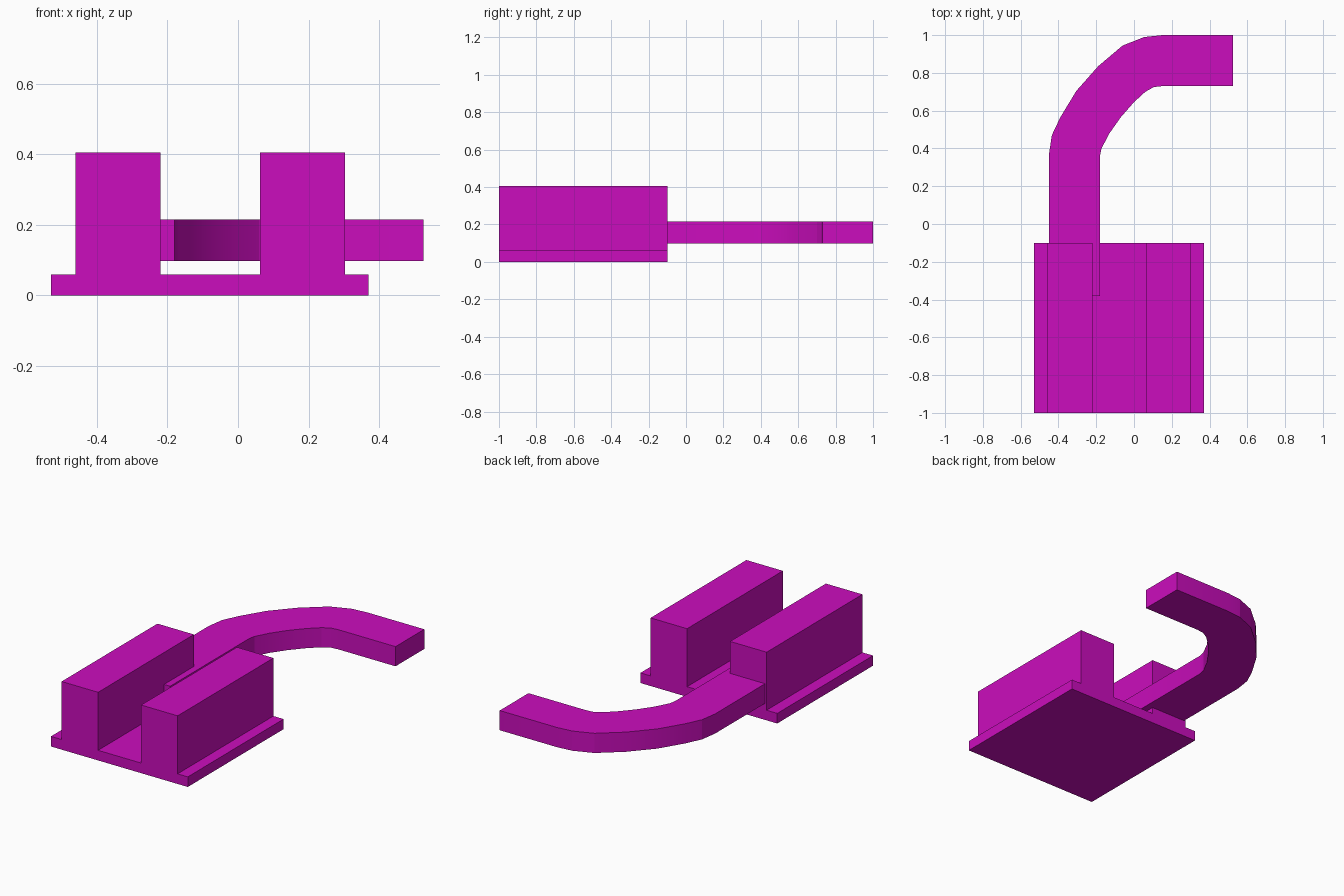
import bpy
import bmesh

cube = bpy.data.objects.get("Cube")
if cube:
    bpy.data.objects.remove(cube, do_unlink=True)

magenta = bpy.data.materials.new("magenta")
magenta.use_nodes = True
color = (0.6, 0.004, 0.51, 1)
magenta.diffuse_color = color
magenta.node_tree.nodes["Principled BSDF"].inputs["Base Color"].default_value = color


def finish(name, bm):
    bmesh.ops.recalc_face_normals(bm, faces=bm.faces)
    mesh = bpy.data.meshes.new(name)
    bm.to_mesh(mesh)
    bm.free()
    mesh.materials.append(magenta)
    obj = bpy.data.objects.new(name, mesh)
    bpy.context.collection.objects.link(obj)
    return obj


def extrude(bm, vector):
    """Give the flat faces in bm thickness along vector."""
    result = bmesh.ops.extrude_face_region(bm, geom=bm.faces[:], use_keep_orig=True)
    moved = [g for g in result["geom"] if isinstance(g, bmesh.types.BMVert)]
    bmesh.ops.translate(bm, verts=moved, vec=vector)


# Base plate with two upright rails, as one cross-section run front to back
LEFT, RIGHT, FLOOR, TOP = -0.53, 0.37, 0.06, 0.405
section = [(LEFT, 0), (RIGHT, 0), (RIGHT, FLOOR)]
for inner, outer in ((0.063, 0.303), (-0.46, -0.22)):
    a, b = max(inner, outer), min(inner, outer)
    section += [(a, FLOOR), (a, TOP), (b, TOP), (b, FLOOR)]
section.append((LEFT, FLOOR))
bm = bmesh.new()
bm.faces.new([bm.verts.new((x, -1, z)) for x, z in section])
extrude(bm, (0, 0.9, 0))
finish("railed_base", bm)

# Curved flat arm: matching points along its outer and inner edges
outer_edge = [(-0.45, -0.38), (-0.45, 0.37), (-0.435, 0.47), (-0.39, 0.565),
              (-0.305, 0.705), (-0.19, 0.835), (-0.06, 0.945), (0.055, 0.99),
              (0.15, 1.0), (0.525, 1.0)]
inner_edge = [(-0.18, -0.38), (-0.18, 0.36), (-0.172, 0.4), (-0.13, 0.48),
              (-0.07, 0.565), (0.0, 0.645), (0.06, 0.7), (0.105, 0.725),
              (0.15, 0.73), (0.525, 0.73)]
bm = bmesh.new()
rows = [[bm.verts.new((x, y, 0.098)) for x, y in edge]
        for edge in (outer_edge, inner_edge)]
for i in range(len(outer_edge) - 1):
    bm.faces.new((rows[0][i], rows[1][i], rows[1][i + 1], rows[0][i + 1]))
extrude(bm, (0, 0, 0.117))
arm = finish("curved_arm", bm)

# Soften the bend while keeping the square edges crisp
bpy.context.view_layer.objects.active = arm
arm.select_set(True)
bpy.ops.object.shade_smooth_by_angle(angle=0.2)
